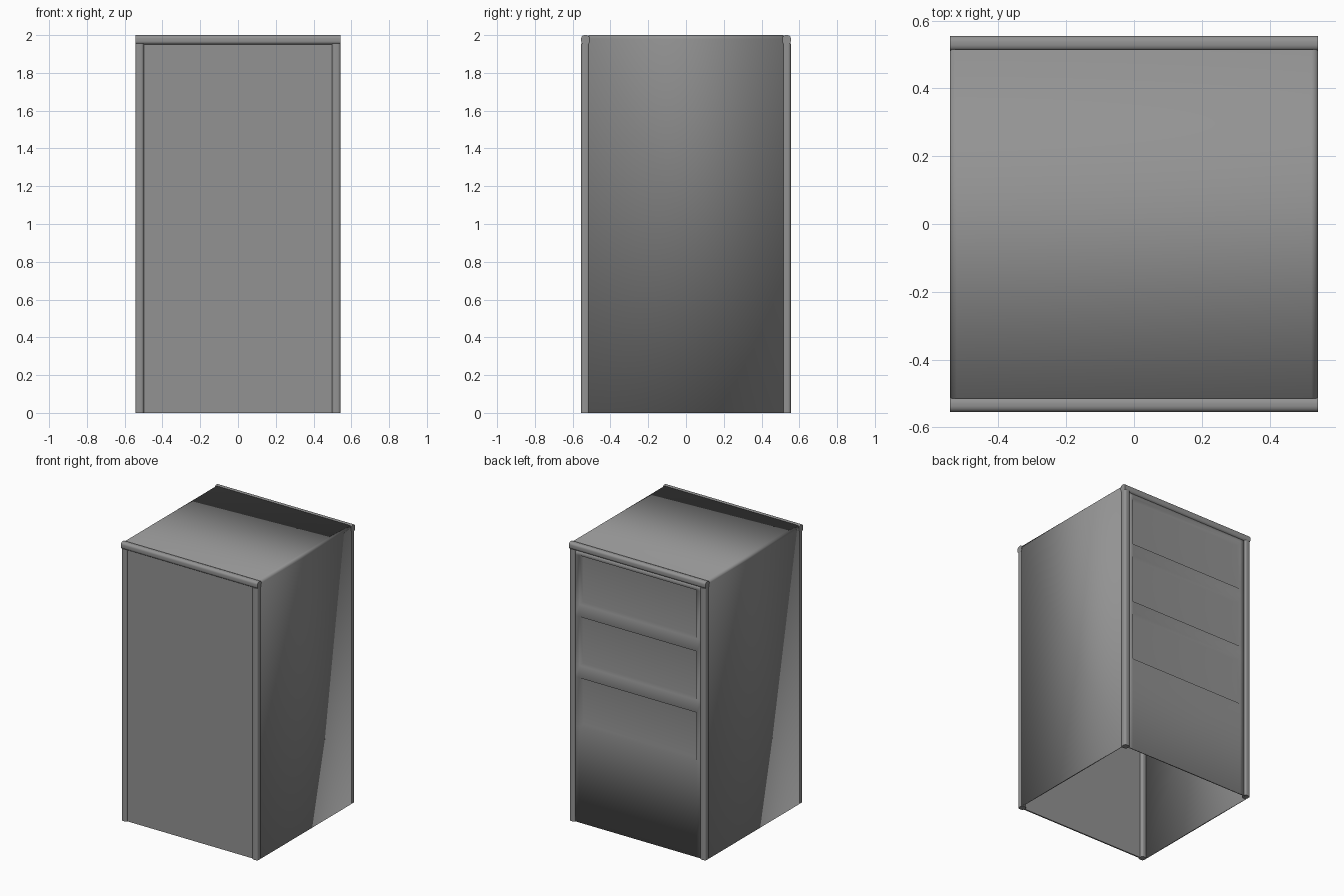
import bpy
import bmesh
import math
from mathutils import Vector

cube = bpy.data.objects.get("Cube")
if cube:
    bpy.data.objects.remove(cube, do_unlink=True)

# Overall half sizes, height and frame thickness
HX, HY, TOP, FRAME = 0.543, 0.555, 2.0, 0.045
SHEET = 0.01
RECESS = 0.012

grey = bpy.data.materials.new("grey_metal")
grey.use_nodes = True
colour = (0.29, 0.29, 0.29, 1)
grey.diffuse_color = colour
grey.node_tree.nodes["Principled BSDF"].inputs["Base Color"].default_value = colour


def finish(bm, name, angle=50):
    """Turn a bmesh into a shaded grey object."""
    bmesh.ops.recalc_face_normals(bm, faces=bm.faces)
    mesh = bpy.data.meshes.new(name)
    bm.to_mesh(mesh)
    bm.free()
    mesh.materials.append(grey)
    obj = bpy.data.objects.new(name, mesh)
    bpy.context.collection.objects.link(obj)
    bpy.ops.object.select_all(action='DESELECT')
    obj.select_set(True)
    bpy.context.view_layer.objects.active = obj
    bpy.ops.object.shade_smooth_by_angle(angle=math.radians(angle))
    weighted = obj.modifiers.new("weighted", 'WEIGHTED_NORMAL')
    weighted.keep_sharp = True
    return obj


def box(name, lo, hi, axis=None, radius=0.0):
    """Box between two corners, rounded along the edges parallel to axis."""
    bm = bmesh.new()
    bmesh.ops.create_cube(bm, size=1)
    lo, hi = Vector(lo), Vector(hi)
    for v in bm.verts:
        v.co = (lo + hi) / 2 + v.co * (hi - lo)
    if radius:
        edges = [e for e in bm.edges
                 if abs((e.verts[0].co - e.verts[1].co).normalized()[axis]) > 0.9]
        bmesh.ops.bevel(bm, geom=edges, offset=radius, segments=4,
                        profile=0.5, affect='EDGES')
    return finish(bm, name)


# Corner posts and the two rounded top rails
for y_side, y_name in ((-1, "front"), (1, "back")):
    y_in, y_out = sorted((y_side * (HY - FRAME), y_side * HY))
    for x_side, x_name in ((-1, "right"), (1, "left")):
        x_in, x_out = sorted((x_side * (HX - FRAME), x_side * HX))
        box(f"{y_name}_{x_name}_post", (x_in, y_in, 0),
            (x_out, y_out, TOP - FRAME), 2, 0.015)
    box(f"{y_name}_top_rail", (-HX, y_in, TOP - FRAME - 0.005),
        (HX, y_out, TOP), 0, 0.018)

# Folded sheet forming both sides and the top, open underneath
bm = bmesh.new()
profile = [(-HX, 0)]
R = 0.02
for side, start in ((-1, math.pi), (1, math.pi / 2)):
    for i in range(6):
        a = start - i * math.pi / 10
        profile.append((side * (HX - R) + R * math.cos(a), TOP - R + R * math.sin(a)))
profile.append((HX, 0))
y_end = HY - FRAME + 0.005
rows = [[bm.verts.new((x, y, z)) for x, z in profile] for y in (-y_end, y_end)]
for i in range(len(profile) - 1):
    bm.faces.new((rows[0][i], rows[0][i + 1], rows[1][i + 1], rows[1][i]))
casing = finish(bm, "side_and_top_casing")
# Make sure the sheet thickens towards the inside
top_face = max(casing.data.polygons, key=lambda p: p.center.z)
if top_face.normal.z < 0:
    casing.data.flip_normals()
solid = casing.modifiers.new("thickness", 'SOLIDIFY')
solid.thickness = SHEET
solid.offset = -1

# Plain recessed front panel
inner = HX - FRAME + 0.01
box("front_panel", (-inner, -HY + RECESS, 0),
    (inner, -HY + RECESS + SHEET, TOP - FRAME))

# Back panel with three shallow pockets
pockets = [(1.57, 1.92), (1.13, 1.48), (0.69, 1.04)]
xs = [-inner, -0.465, 0.465, inner]
zs = sorted([0, TOP - FRAME] + [z for p in pockets for z in p])
bm = bmesh.new()
grid = [[bm.verts.new((x, HY - RECESS, z)) for x in xs] for z in zs]
pocket_faces = []
for j in range(len(zs) - 1):
    for i in range(len(xs) - 1):
        face = bm.faces.new((grid[j][i + 1], grid[j][i],
                             grid[j + 1][i], grid[j + 1][i + 1]))
        if i == 1 and (zs[j], zs[j + 1]) in pockets:
            pocket_faces.append(face)
bm.normal_update()
bmesh.ops.inset_individual(bm, faces=pocket_faces, thickness=0.016, depth=-0.024)
back = finish(bm, "back_panel", 65)
if back.data.polygons[0].normal.y < 0:
    back.data.flip_normals()
solid = back.modifiers.new("thickness", 'SOLIDIFY')
solid.thickness = SHEET
solid.offset = -1
